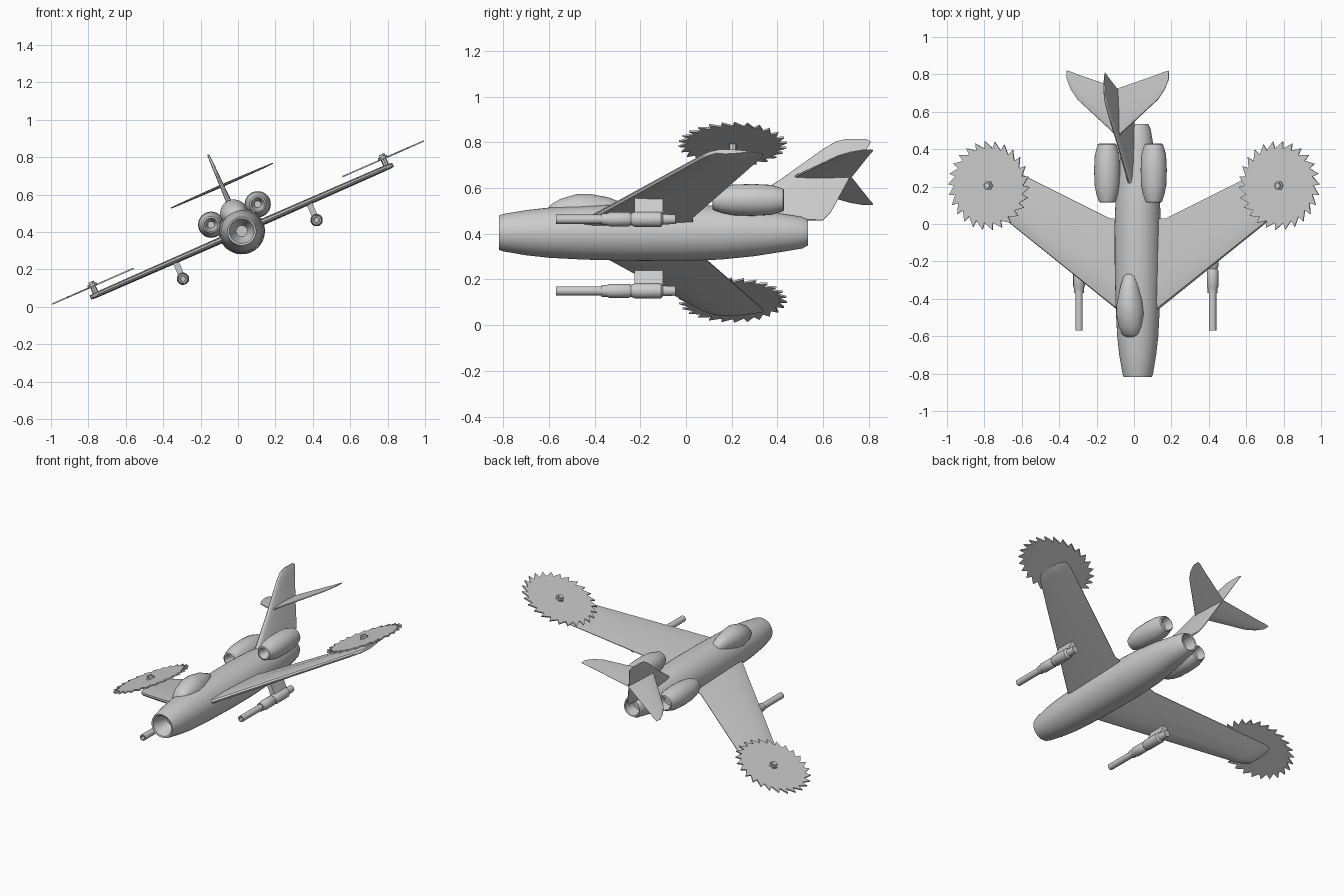
import bpy, bmesh, math
from mathutils import Matrix, Vector

if "Cube" in bpy.data.objects:
    bpy.data.objects.remove(bpy.data.objects["Cube"])

# Everything is built level, then banked into a roll about the long axis
BANK = Matrix.Translation((0.02, 0, 0.405)) @ Matrix.Rotation(math.radians(-23.7), 4, 'Y')

grey = bpy.data.materials.new("plain grey")
grey.diffuse_color = (0.6, 0.6, 0.6, 1)
grey.use_nodes = True
grey.node_tree.nodes["Principled BSDF"].inputs["Base Color"].default_value = grey.diffuse_color


def finish(name, bm, angle=35):
    bmesh.ops.recalc_face_normals(bm, faces=bm.faces)
    bm.transform(BANK)
    me = bpy.data.meshes.new(name)
    bm.to_mesh(me)
    bm.free()
    me.materials.append(grey)
    ob = bpy.data.objects.new(name, me)
    bpy.context.collection.objects.link(ob)
    bpy.context.view_layer.objects.active = ob
    ob.select_set(True)
    bpy.ops.object.shade_smooth_by_angle(angle=math.radians(angle))
    ob.select_set(False)


def loft(bm, rings):
    """Skin a list of equal-length point rings and cap both ends."""
    vs = [[bm.verts.new(p) for p in r] for r in rings]
    n = len(vs[0])
    for a, b in zip(vs, vs[1:]):
        for i in range(n):
            j = (i + 1) % n
            bm.faces.new((a[i], a[j], b[j], b[i]))
    bm.faces.new(vs[0])
    bm.faces.new(vs[-1])


def turned(name, profile, x=0, z=0, n=32):
    """Round body along y from (y, radius) pairs."""
    bm = bmesh.new()
    loft(bm, [[(x + r * math.cos(2 * math.pi * i / n), y, z + r * math.sin(2 * math.pi * i / n))
               for i in range(n)] for y, r in profile])
    finish(name, bm)


def foil(lead, trail, thick, place):
    """Aerofoil ring; place(y, offset) sets the point in space."""
    half = [(0, 0), (0.02, 0.6), (0.1, 0.9), (0.3, 1), (0.65, 0.7), (1, 0.12)]
    pts = half + [(t, -h) for t, h in half[:0:-1]]
    return [place(lead + t * (trail - lead), h * thick / 2) for t, h in pts]


# Fuselage with hollow intake and exhaust
turned("fuselage", [(-0.72, 0.03), (-0.78, 0.055), (-0.815, 0.066), (-0.818, 0.076),
                    (-0.80, 0.082), (-0.70, 0.099), (-0.60, 0.110), (-0.45, 0.118),
                    (-0.25, 0.123), (0.0, 0.124), (0.15, 0.118), (0.30, 0.103),
                    (0.42, 0.084), (0.51, 0.069), (0.535, 0.056), (0.53, 0.05),
                    (0.46, 0.04)], n=40)

# Canopy: teardrop bubble
bm = bmesh.new()
rings = []
for y, w, h in [(-0.605, 0.025, 0.01), (-0.59, 0.045, 0.03), (-0.55, 0.063, 0.055),
                (-0.48, 0.075, 0.078), (-0.42, 0.07, 0.08), (-0.34, 0.053, 0.065),
                (-0.28, 0.035, 0.04), (-0.265, 0.02, 0.02)]:
    rings.append([(w * math.cos(a), y, 0.1 + h * math.sin(a))
                  for a in (2 * math.pi * i / 24 for i in range(24))])
loft(bm, rings)
finish("canopy", bm, 50)

# Fin
bm = bmesh.new()
loft(bm, [foil(l, t, k, lambda y, o, w=w: (o, y, w)) for w, l, t, k in
          [(0.06, 0.15, 0.60, 0.036), (0.10, 0.2, 0.635, 0.034), (0.26, 0.42, 0.715, 0.024),
           (0.40, 0.60, 0.79, 0.016), (0.435, 0.655, 0.81, 0.013), (0.447, 0.70, 0.79, 0.008)]])
finish("tail_fin", bm, 50)

for s, side in ((-1, "left"), (1, "right")):
    # Swept wing
    bm = bmesh.new()
    loft(bm, [foil(l, t, k, lambda y, o, u=u: (s * u, y, o)) for u, l, t, k in
              [(0.0, -0.545, 0.03, 0.036), (0.165, -0.425, 0.03, 0.036),
               (0.83, 0.065, 0.335, 0.03), (0.865, 0.10, 0.335, 0.028),
               (0.884, 0.13, 0.28, 0.022)]])
    finish(side + "_wing", bm, 40)

    # Tailplane half
    bm = bmesh.new()
    loft(bm, [foil(l, t, k, lambda y, o, u=u: (s * u, y, 0.265 + o)) for u, l, t, k in
              [(0.0, 0.465, 0.725, 0.016), (0.235, 0.665, 0.80, 0.01),
               (0.275, 0.72, 0.815, 0.008), (0.298, 0.775, 0.82, 0.006)]])
    finish(side + "_tailplane", bm, 40)

    # Engine pod, hollow at both ends
    turned(side + "_engine", [(0.19, 0.018), (0.13, 0.03), (0.115, 0.036), (0.118, 0.044),
                              (0.16, 0.058), (0.205, 0.067), (0.29, 0.07), (0.37, 0.066),
                              (0.425, 0.05), (0.43, 0.043), (0.38, 0.03)],
           s * 0.136, 0.097, 28)

    # Gun with stepped barrel and bored muzzle
    turned(side + "_gun", [(-0.48, 0.012), (-0.57, 0.013), (-0.57, 0.02), (-0.37, 0.02),
                           (-0.37, 0.026), (-0.345, 0.026), (-0.335, 0.031), (-0.25, 0.031),
                           (-0.24, 0.026), (-0.225, 0.033), (-0.11, 0.033), (-0.10, 0.023),
                           (-0.045, 0.021)], s * 0.39, -0.107, 20)

    # Gun pylon
    bm = bmesh.new()
    bmesh.ops.create_cube(bm, size=1, matrix=Matrix.Translation((s * 0.39, -0.163, -0.055))
                          @ Matrix.Diagonal((0.032, 0.125, 0.1, 1)))
    finish(side + "_gun_pylon", bm)

    # Saw blade with raked teeth
    cx, cy, cw = s * 0.848, 0.205, 0.05
    teeth, ring = 26, []
    for i in range(teeth):
        a = 2 * math.pi * i / teeth
        for r, da in ((0.200, 0.0), (0.238, 0.03)):
            ring.append((cx + s * r * math.cos(a + da), cy + r * math.sin(a + da)))
    bm = bmesh.new()
    loft(bm, [[(x, y, cw + h) for x, y in ring] for h in (-0.004, 0.004)])
    finish(side + "_saw_blade", bm, 20)

    # Bolt head, washer and axle
    bm = bmesh.new()
    for n, r, lo, hi in ((6, 0.026, 0.004, 0.014), (5, 0.018, 0.014, 0.026),
                         (8, 0.016, -0.052, 0.004)):
        loft(bm, [[(cx + r * math.cos(2 * math.pi * i / n), cy + r * math.sin(2 * math.pi * i / n),
                    cw + h) for i in range(n)] for h in (lo, hi)])
    finish(side + "_saw_bolt", bm, 20)
